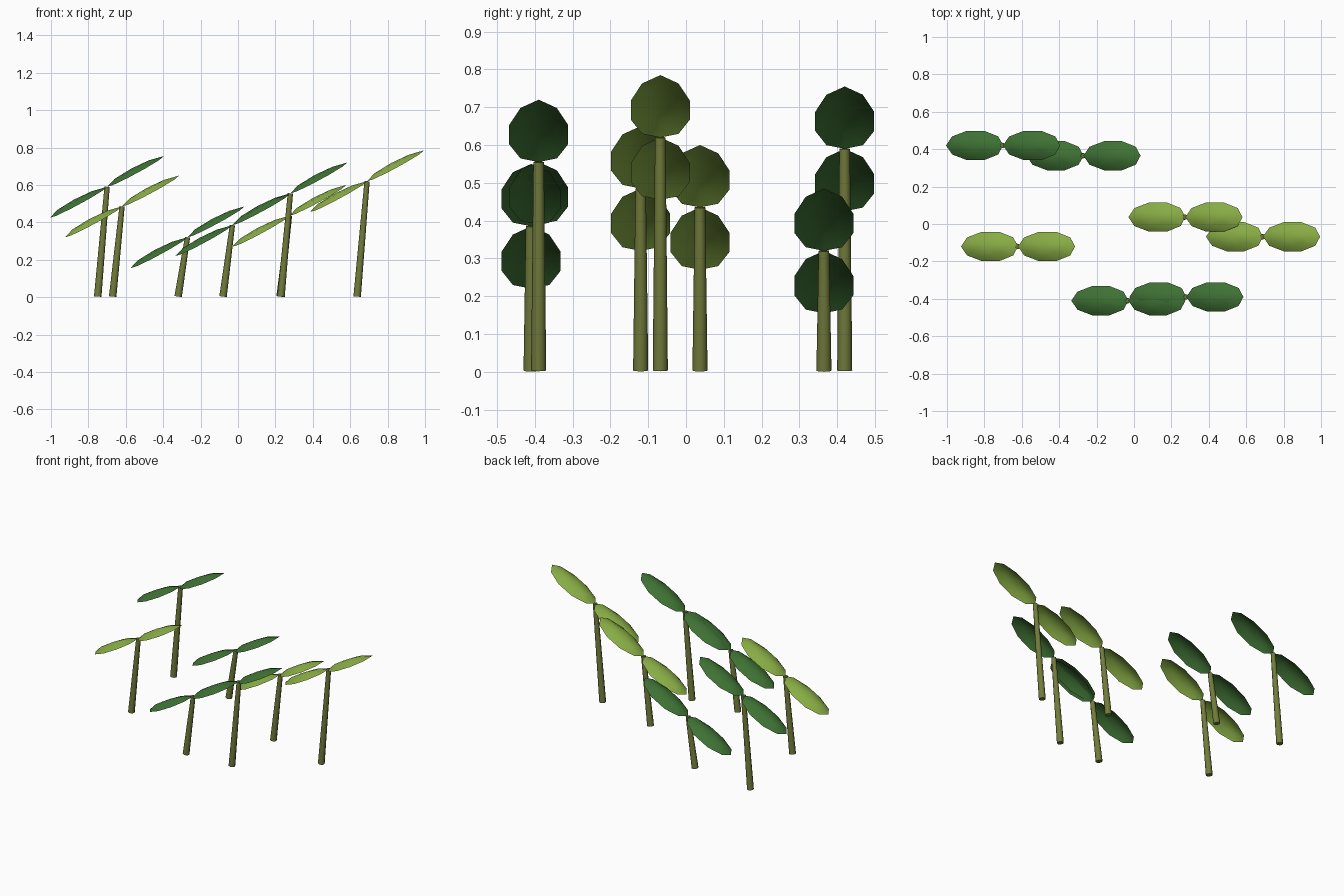
import bpy, bmesh, math
from mathutils import Vector

cube = bpy.data.objects.get("Cube")
if cube:
    bpy.data.objects.remove(cube, do_unlink=True)


def material(name, rgb):
    mat = bpy.data.materials.new(name)
    mat.use_nodes = True
    mat.diffuse_color = (*rgb, 1)
    mat.node_tree.nodes["Principled BSDF"].inputs["Base Color"].default_value = (*rgb, 1)
    return mat


stem_green = material("olive stem", (0.17, 0.20, 0.045))
light_green = material("light leaf green", (0.25, 0.42, 0.06))
dark_green = material("dark leaf green", (0.05, 0.17, 0.035))

SIDES = 10
ALONG = Vector((0.305, 0, 0.165))          # stem end to tip of one leaf
UP = Vector((-ALONG.z, 0, ALONG.x)).normalized()
HALF_WIDTH = 0.082


def finish(bm, name, mat, angle):
    mesh = bpy.data.meshes.new(name)
    bm.to_mesh(mesh)
    bm.free()
    mesh.materials.append(mat)
    obj = bpy.data.objects.new(name, mesh)
    bpy.context.collection.objects.link(obj)
    bpy.ops.object.select_all(action='DESELECT')
    obj.select_set(True)
    bpy.context.view_layer.objects.active = obj
    bpy.ops.object.shade_smooth_by_angle(angle=math.radians(angle))


def ring(bm, size, shift, height, droop):
    """Ten-sided oval in the leaf plane, sagging towards its sides."""
    verts = []
    for i in range(SIDES):
        a = math.tau * i / SIDES
        point = ALONG * (0.5 + shift + 0.5 * size * math.cos(a))
        point = point + UP * (height - droop * abs(math.sin(a)))
        point.y = HALF_WIDTH * size * math.sin(a)
        verts.append(bm.verts.new(point))
    return verts


def leaf(name, start, mat):
    # Thin cupped leaf: oval rim rising to a flattened crown
    bm = bmesh.new()
    rim = ring(bm, 1.0, 0, 0, 0.012)
    crown = ring(bm, 0.6, -0.04, 0.018, 0.003)
    peak = bm.verts.new(ALONG * 0.46 + UP * 0.024)
    for i in range(SIDES):
        j = (i + 1) % SIDES
        bm.faces.new((rim[i], rim[j], crown[j], crown[i]))
        bm.faces.new((crown[i], crown[j], peak))
    bmesh.ops.translate(bm, verts=bm.verts, vec=start)
    finish(bm, name, mat, 40)


def stem(name, base, top):
    # Tapered leaning stalk
    bm = bmesh.new()
    axis = top - base
    bmesh.ops.create_cone(bm, cap_ends=True, segments=8, radius1=0.02,
                          radius2=0.014, depth=axis.length)
    turn = axis.to_track_quat('Z', 'Y').to_matrix()
    bmesh.ops.rotate(bm, verts=bm.verts, cent=(0, 0, 0), matrix=turn)
    bmesh.ops.translate(bm, verts=bm.verts, vec=(base + top) / 2)
    finish(bm, name, stem_green, 50)


# Each sprout: base x, top x, y, height, leaf colour
sprouts = [
    (-0.75, -0.70, 0.42, 0.59, dark_green),
    (-0.67, -0.62, -0.12, 0.485, light_green),
    (-0.32, -0.27, 0.365, 0.32, dark_green),
    (-0.08, -0.03, -0.41, 0.385, dark_green),
    (0.23, 0.28, -0.39, 0.555, dark_green),
    (0.225, 0.275, 0.037, 0.435, light_green),
    (0.637, 0.69, -0.068, 0.62, light_green),
]
for n, (base_x, top_x, y, height, colour) in enumerate(sprouts, 1):
    top = Vector((top_x, y, height))
    stem(f"stem_{n}", Vector((base_x, y, 0.003)), top)
    leaf(f"upper_leaf_{n}", top, colour)
    leaf(f"lower_leaf_{n}", top - ALONG, colour)
